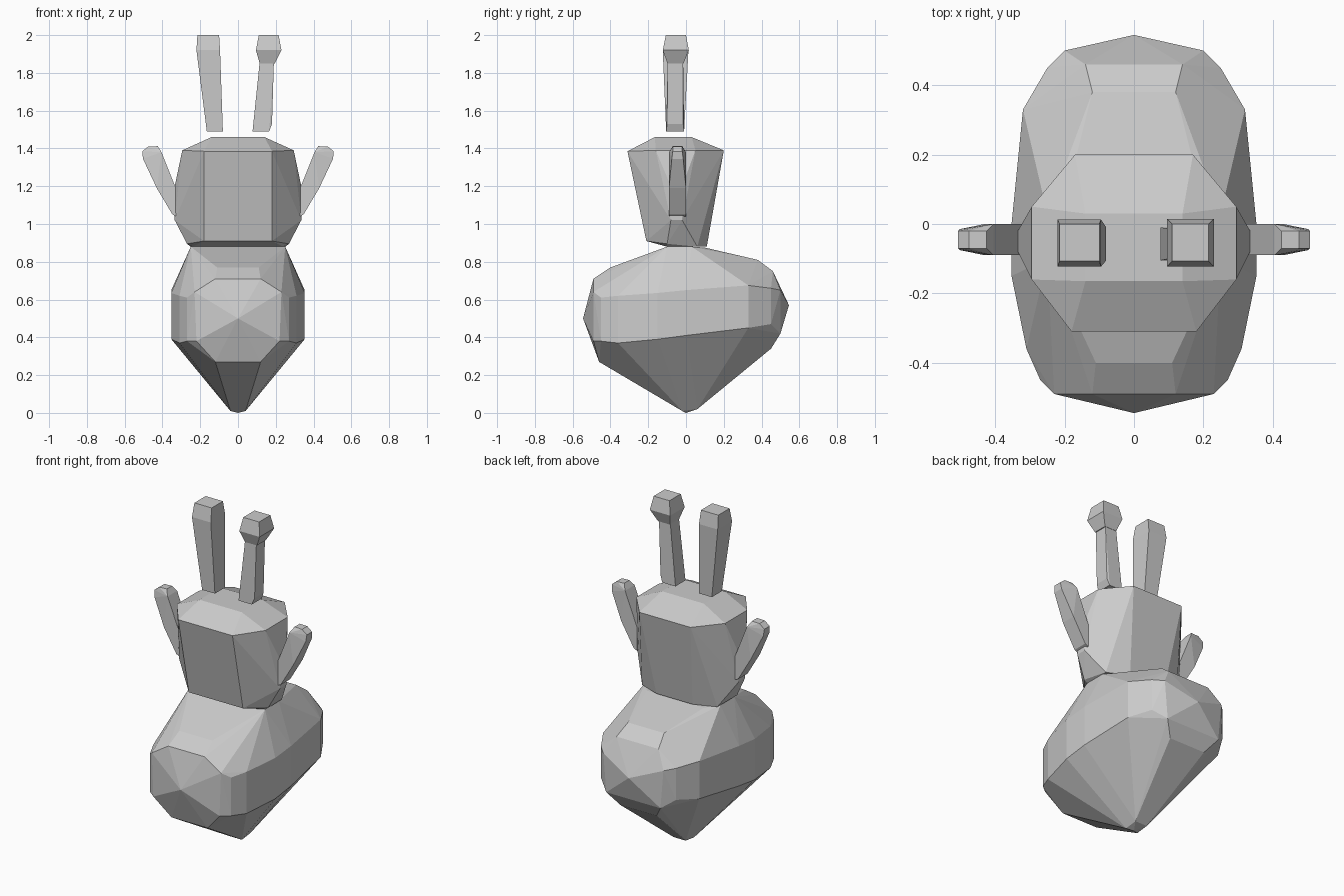
import bpy, bmesh


def hull(name, pts, mirror=False):
    """Faceted solid: convex hull of guide points, optionally mirrored in x."""
    bm = bmesh.new()
    pts = list(pts) + ([(-x, y, z) for x, y, z in pts if x > 0.001] if mirror else [])
    for p in pts:
        bm.verts.new(p)
    res = bmesh.ops.convex_hull(bm, input=bm.verts[:])
    junk = {g for g in res["geom_interior"] + res["geom_unused"]
            if isinstance(g, bmesh.types.BMVert)}
    bmesh.ops.delete(bm, geom=list(junk), context='VERTS')
    bmesh.ops.recalc_face_normals(bm, faces=bm.faces[:])
    me = bpy.data.meshes.new(name)
    bm.to_mesh(me)
    bm.free()
    ob = bpy.data.objects.new(name, me)
    bpy.context.collection.objects.link(ob)
    return ob


def boxes(sections):
    """Corner points of stacked rectangles (x0, x1, y0, y1, z)."""
    return [(x, y, z) for x0, x1, y0, y1, z in sections
            for x in (x0, x1) for y in (y0, y1)]


# Body: rounded pod tapering to a point at the ground
hull("body", [
    (0.04, -0.02, 0.01), (0, 0, 0), (0.04, 0.06, 0.02),
    (0.12, -0.46, 0.27), (0.22, -0.49, 0.38), (0, -0.545, 0.5),
    (0.23, -0.49, 0.64), (0.12, -0.49, 0.71), (0.11, -0.40, 0.77),
    (0.27, -0.45, 0.38), (0.27, -0.45, 0.61), (0.31, -0.36, 0.37),
    (0.31, -0.36, 0.62), (0.353, -0.15, 0.39), (0.353, -0.15, 0.635),
    (0.353, 0.0, 0.41), (0.353, 0.0, 0.65), (0.32, 0.33, 0.45),
    (0.32, 0.33, 0.675), (0.25, 0.45, 0.47), (0.25, 0.45, 0.66),
    (0.25, -0.1, 0.88), (0.25, 0.03, 0.88), (0.19, 0.1, 0.875),
    (0.12, 0.38, 0.81), (0.14, 0.46, 0.75), (0.2, 0.5, 0.65),
    (0, 0.545, 0.57), (0.18, 0.5, 0.42), (0.12, 0.45, 0.34),
], True)

# Head: tapered block with chamfered crown
hull("head", [
    (0.14, -0.165, 1.46), (0.14, 0.03, 1.46),
    (0.17, 0.2, 1.39), (0.295, 0.05, 1.39), (0.295, -0.16, 1.39),
    (0.18, -0.31, 1.385), (0.335, -0.08, 1.2), (0.335, -0.02, 1.2),
    (0.335, -0.08, 1.02), (0.335, -0.02, 1.02),
    (0.18, -0.21, 0.91), (0.27, -0.1, 0.895), (0.25, 0.06, 0.88),
    (0.12, 0.11, 0.88), (0.24, -0.1, 0.88),
], True)

# Ears: bars leaning outwards from the head sides
for side, label in ((1, "right"), (-1, "left")):
    profile = [(0.325, 1.04, 0), (0.347, 1.05, 0), (0.325, 1.18, 0),
               (0.405, 1.38, 0), (0.425, 1.412, 0.02), (0.475, 1.41, 0.02),
               (0.507, 1.385, 0.02), (0.503, 1.345, 0.015), (0.43, 1.19, 0)]
    hull(label + "_ear", [(side * x, y, z) for x, z, inset in profile
                          for y in (-0.09 + inset, -inset)])

# Antennae: straight one on the left, stalk with bulb on the right
hull("left_antenna", boxes([(-0.165, -0.08, -0.105, -0.01, 1.49),
                            (-0.22, -0.095, -0.123, 0.013, 1.92),
                            (-0.215, -0.1, -0.107, 0, 2.0)]))
hull("right_antenna_stalk", boxes([(0.077, 0.165, -0.105, -0.01, 1.49),
                                   (0.165, 0.18, -0.1, -0.015, 1.53),
                                   (0.115, 0.19, -0.097, -0.015, 1.86)]))
hull("right_antenna_bulb", boxes([(0.115, 0.195, -0.098, -0.013, 1.85),
                                  (0.095, 0.23, -0.123, 0.015, 1.92),
                                  (0.11, 0.215, -0.107, 0, 2.0)]))
